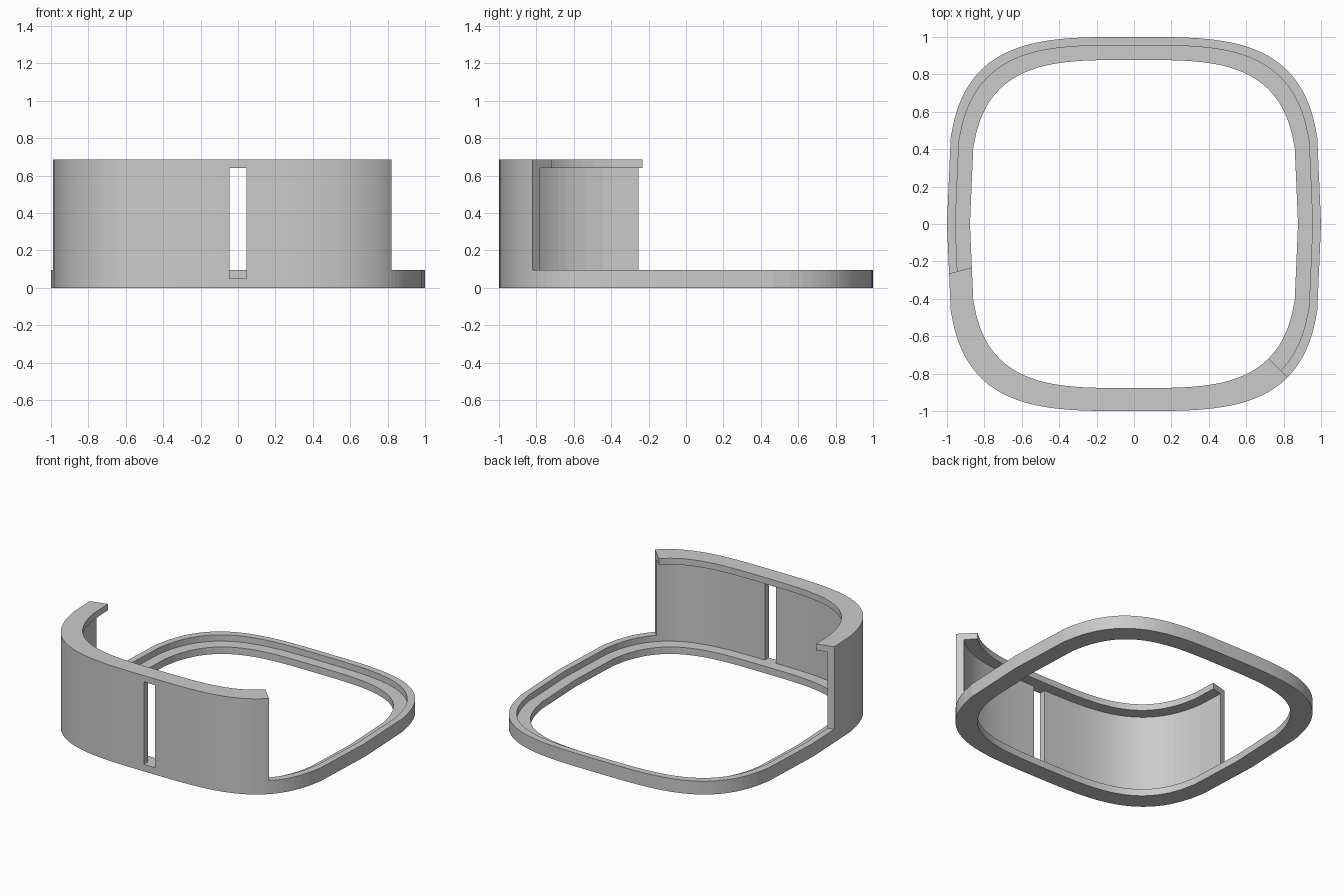
import bpy, bmesh, math

if "Cube" in bpy.data.objects:
    bpy.data.objects.remove(bpy.data.objects["Cube"])

N = 3.5                      # superellipse exponent
OUT, MID, INN = 1.0, 0.955, 0.877
BASE, LIP, HEAD, TOP = 0.05, 0.095, 0.64, 0.685
STEPS = 50


def curve(x):
    return max(0.0, 1 - abs(x) ** N) ** (1 / N)


# Outline sampled evenly in x, counter-clockwise from (1, 0)
xs = [1 - i / STEPS for i in range(2 * STEPS)]
path = [(x, curve(x)) for x in xs] + [(-x, -curve(x)) for x in xs]

# Extra outline points where the raised wall starts and ends
t = math.tan(math.radians(15))
x1 = -1 + 1 / STEPS
y1 = -curve(x1)
k = t / (-y1 + t / STEPS)
start = (-1 + k / STEPS, k * y1)
corner = 2 ** (-1 / N)
end = (corner, -corner)
i = path.index(min(path, key=lambda p: math.dist(p, (-1, 0))))
path.insert(i + 1, start)
j = next(n for n, p in enumerate(path) if n > i + 2 and p[0] > corner)
path.insert(j, end)
first, last = path.index(start), path.index(end)

# Ring with raised rim, and a wall with an inward flange on part of it
RING = [(INN, 0), (OUT, 0), (OUT, LIP), (MID, LIP), (MID, BASE), (INN, BASE)]
WALL = [(OUT, TOP), (INN, TOP), (INN, HEAD), (MID, HEAD)]

bm = bmesh.new()


def section(p, profile):
    return [bm.verts.new((p[0] * s, p[1] * s, z)) for s, z in profile]


def skin(a, b, pairs):
    for m, n in pairs:
        bm.faces.new((a[m], a[n], b[n], b[m]))


ring = [section(p, RING) for p in path]
wall = {n: [ring[n][2]] + section(path[n], WALL) + [ring[n][3]]
        for n in range(first, last + 1)}
for n in range(len(path)):
    a, b = ring[n], ring[(n + 1) % len(path)]
    raised = first <= n < last
    skin(a, b, [(m, (m + 1) % 6) for m in range(6) if not (raised and m == 2)])
    if raised:
        skin(wall[n], wall[n + 1], [(m, m + 1) for m in range(5)])
for n in (first, last):
    bm.faces.new(wall[n])
bmesh.ops.recalc_face_normals(bm, faces=bm.faces)
mesh = bpy.data.meshes.new("ring_with_wall")
bm.to_mesh(mesh)
bm.free()
body = bpy.data.objects.new("ring_with_wall", mesh)
bpy.context.collection.objects.link(body)

# Vertical slot in the front of the wall
bpy.ops.mesh.primitive_cube_add(size=1, location=(0, -1, (BASE + HEAD) / 2))
cutter = bpy.context.object
cutter.name = "slot_cutter"
cutter.scale = (0.09, 0.2, HEAD - BASE)
cutter.hide_render = True
cutter.display_type = 'WIRE'
bpy.context.view_layer.objects.active = body
mod = body.modifiers.new("slot", 'BOOLEAN')
mod.operation = 'DIFFERENCE'
mod.solver = 'EXACT'
mod.object = cutter
bpy.ops.object.modifier_apply(modifier=mod.name)
bpy.data.objects.remove(cutter)
